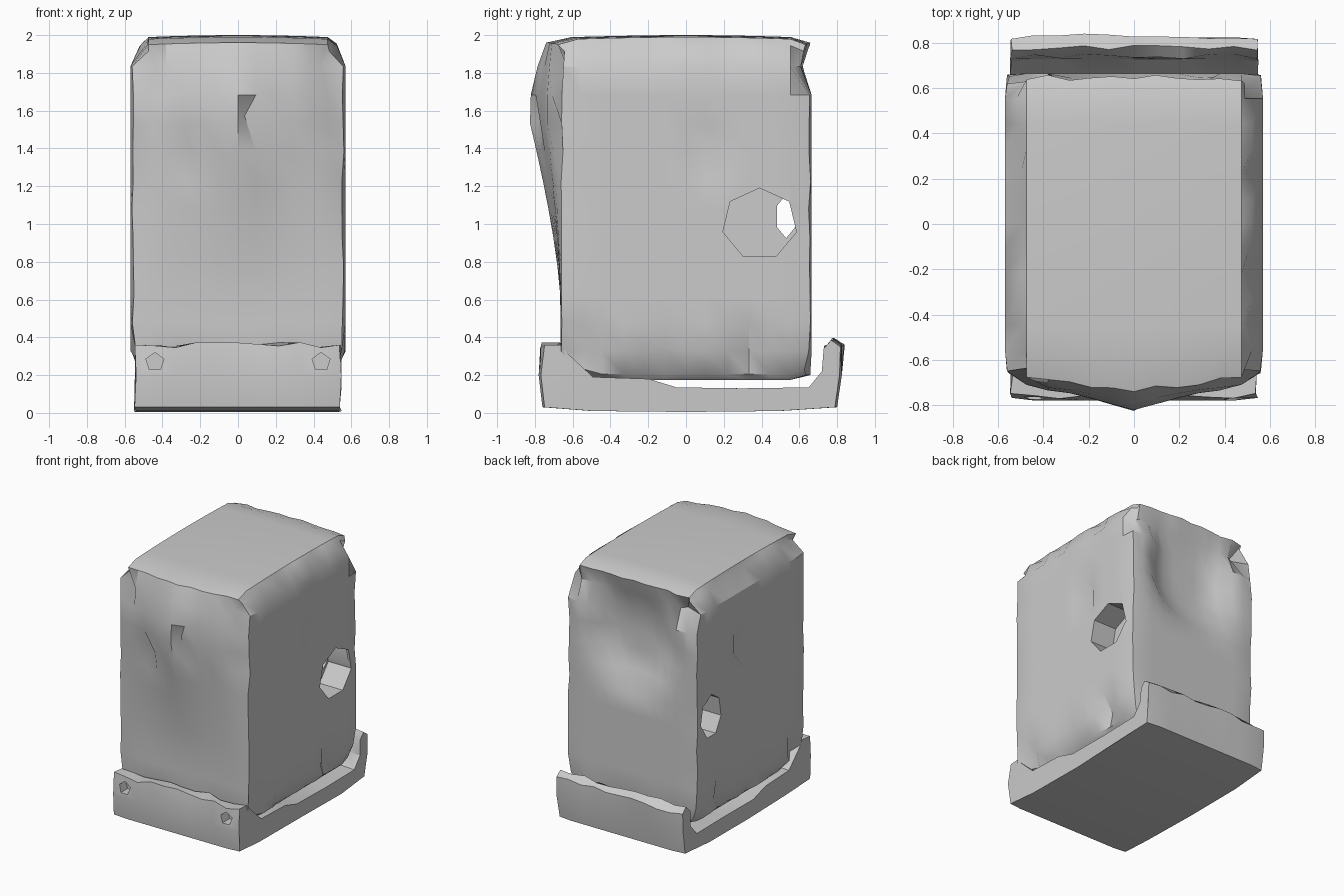
import bpy, bmesh, math, random
from mathutils import Vector

random.seed(4)
if "Cube" in bpy.data.objects:
    bpy.data.objects.remove(bpy.data.objects["Cube"], do_unlink=True)

grey = bpy.data.materials.new("stone grey")
grey.use_nodes = True
grey.diffuse_color = (0.6, 0.6, 0.6, 1)
grey.node_tree.nodes["Principled BSDF"].inputs["Base Color"].default_value = (0.6, 0.6, 0.6, 1)


def clamp(t):
    return max(0.0, min(1.0, t))


def jit(a):
    return random.uniform(-a, a)


def finish(bm, name):
    bmesh.ops.recalc_face_normals(bm, faces=bm.faces)
    me = bpy.data.meshes.new(name)
    bm.to_mesh(me)
    bm.free()
    me.materials.append(grey)
    ob = bpy.data.objects.new(name, me)
    bpy.context.collection.objects.link(ob)
    return ob


def activate(ob):
    bpy.ops.object.select_all(action="DESELECT")
    ob.select_set(True)
    bpy.context.view_layer.objects.active = ob


def carve(ob, center, size, sides=8, axis="X"):
    """Cut a faceted elliptical shaft of the given size out of the object."""
    bm = bmesh.new()
    bmesh.ops.create_cone(bm, cap_ends=True, segments=sides, radius1=0.5, radius2=0.5, depth=1)
    for v in bm.verts:
        x, y, z = v.co
        p = Vector((z, x, y)) if axis == "X" else Vector((x, z, y))
        v.co = Vector(center) + Vector([a * b for a, b in zip(p, size)])
    cutter = finish(bm, "cutter")
    cutter.hide_render = True
    activate(ob)
    mod = ob.modifiers.new("carve", "BOOLEAN")
    mod.operation, mod.solver, mod.object = "DIFFERENCE", "EXACT", cutter
    bpy.ops.object.modifier_apply(modifier=mod.name)
    bpy.data.objects.remove(cutter, do_unlink=True)


def shade(ob):
    activate(ob)
    bpy.ops.object.shade_smooth_by_angle(angle=math.radians(32))


# Body: a gridded block with worn edges, a swollen brow and a dished back
bm = bmesh.new()
bmesh.ops.create_cube(bm, size=2)
bmesh.ops.subdivide_edges(bm, edges=bm.edges, cuts=11, use_grid_fill=True)
for vert in bm.verts:
    u, v, w = vert.co
    x, y, z = 0.57 * u, 0.665 * v, 1.08 + 0.905 * w
    side, end, cap = abs(u) > 0.99, abs(v) > 0.99, abs(w) > 0.99
    top, bottom = w > 0.99, w < -0.99
    if top:
        z -= 0.03 * (u * u + v * v) / 2 - 0.015
    # worn edges
    if cap and side:
        x *= 0.88 + jit(0.04)
        z -= w * 0.03
    if cap and end:
        y *= 0.97 + jit(0.02)
        z -= w * 0.025
    if side and end:
        x *= 0.975 + jit(0.01)
        y *= 0.985 + jit(0.01)
    if side and -1 < w < -0.8:
        x *= 0.98 + jit(0.02)
    if bottom and v < -0.8:
        z += 0.03
    # brow swelling on the front
    front = clamp((-v - 0.6) / 0.4)
    rise = clamp((z - 0.6) / 0.95) ** 1.4
    fall = 1 - 0.35 * clamp((z - 1.65) / 0.33)
    y -= front * rise * fall * (0.09 * (1 - u ** 4) + 0.075 * clamp(1 - abs(u) * 2.2) * fall)
    # dish and groove on the back
    if v > 0.99 and not cap:
        r = math.hypot(x / 0.42, (z - 1.5) / 0.42)
        y -= 0.11 * clamp((1 - r) * 2.5)
        if 1.72 < z < 1.94:
            y = min(y, 0.61 + jit(0.01))
    vert.co = (x, y, z)

# Chips: push the nearest grid points inward
chips = [((0.1, -0.8, 1.5), (-0.06, 0.05, 0.04)), ((-0.3, -0.72, 1.38), (0.03, 0.04, 0.05)),
         ((-0.45, -0.7, 1.88), (0.04, 0.06, 0)), ((0.46, -0.7, 1.85), (-0.04, 0.07, 0)),
         ((0.46, -0.7, 1.6), (0, 0.05, 0)), ((0.52, 0.6, 1.83), (-0.08, -0.05, 0)),
         ((-0.52, 0.6, 1.83), (0.06, -0.04, 0))]
for s in (1, -1):
    chips += [((s * 0.57, 0.16, 1.45), (-s * 0.06, 0.03, 0)),
              ((s * 0.57, -0.6, 0.3), (-s * 0.08, 0.02, 0)),
              ((s * 0.57, 0.3, 0.25), (-s * 0.07, 0, 0)),
              ((s * 0.57, -0.1, 0.4), (-s * 0.02, 0, 0.02))]
bm.verts.ensure_lookup_table()
for spot, push in chips:
    near = min(bm.verts, key=lambda p: (p.co - Vector(spot)).length)
    near.co += Vector(push)
body = finish(bm, "body")

# Grip hollows on both sides, joined by a narrow shaft
carve(body, (0.55, 0.39, 1.0), (0.36, 0.4, 0.38), 7)
carve(body, (-0.55, 0.5, 1.0), (0.36, 0.24, 0.34), 7)
carve(body, (0, 0.53, 1.04), (1.1, 0.11, 0.23), 6)
shade(body)

# Tray: one turned-up profile drawn across the width
profile = [(-0.76, 0.03), (-0.5, 0.01), (0, 0.005), (0.5, 0.01), (0.8, 0.03), (0.825, 0.2),
           (0.83, 0.35), (0.78, 0.385), (0.74, 0.34), (0.73, 0.22), (0.66, 0.135),
           (0.3, 0.13), (-0.05, 0.135), (-0.2, 0.18), (-0.5, 0.19), (-0.62, 0.3),
           (-0.68, 0.36), (-0.76, 0.36), (-0.78, 0.2)]
bm = bmesh.new()
rings = []
steps = 10
for i in range(steps + 1):
    t = 2 * i / steps - 1
    ring = []
    for y, z in profile:
        x = 0.55 * t
        if abs(t) > 0.99:
            x *= 0.985 + jit(0.015)
            y *= 0.985
        elif 0.3 < z:
            y += jit(0.012)
            z += jit(0.015)
        ring.append(bm.verts.new((x, y, z)))
    rings.append(ring)
n = len(profile)
for a, b in zip(rings, rings[1:]):
    for k in range(n):
        bm.faces.new((a[k], a[(k + 1) % n], b[(k + 1) % n], b[k]))
bm.faces.new(rings[0])
bm.faces.new(rings[-1])
tray = finish(bm, "tray")

# Small corner sockets in the turned-up lips
for s in (1, -1):
    carve(tray, (s * 0.44, -0.76, 0.27), (0.1, 0.14, 0.1), 5, "Y")
    carve(tray, (s * 0.55, -0.71, 0.27), (0.1, 0.06, 0.09), 5)
shade(tray)
